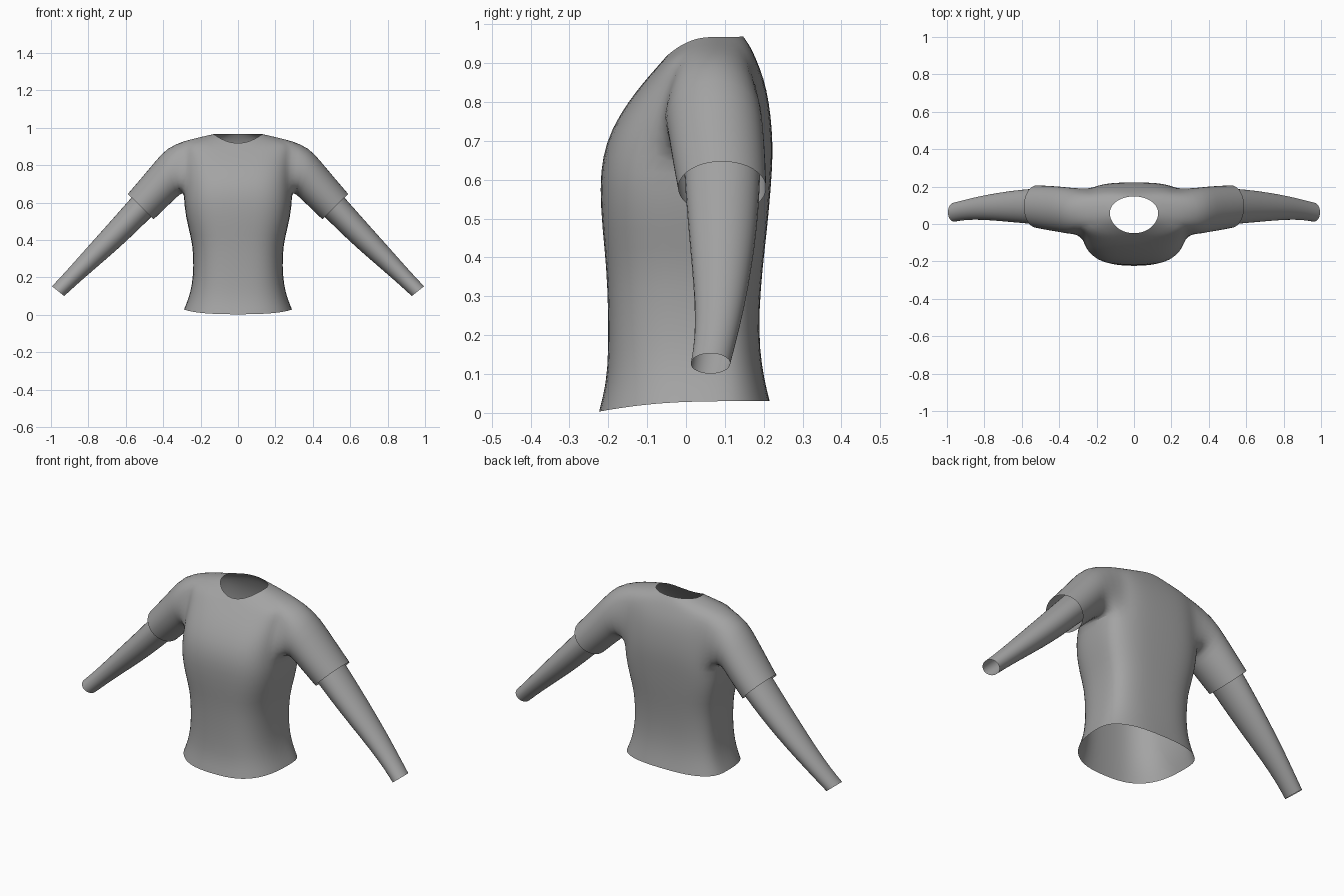
import bpy, bmesh, math
from mathutils import Vector

if "Cube" in bpy.data.objects:
    bpy.data.objects.remove(bpy.data.objects["Cube"])

N = 32                      # vertices around the torso
ARM = list(range(-2, 5))    # torso columns left open for an armhole
LOW, HIGH = 7, 11           # torso rings at the bottom and top of the armhole

fabric = bpy.data.materials.new("grey_fabric")
fabric.diffuse_color = (0.37, 0.37, 0.37, 1)
fabric.use_nodes = True
fabric.node_tree.nodes["Principled BSDF"].inputs["Base Color"].default_value = fabric.diffuse_color


def spow(v, p):
    return math.copysign(abs(v) ** p, v)


def finish(bm, name):
    bmesh.ops.recalc_face_normals(bm, faces=bm.faces[:])
    mesh = bpy.data.meshes.new(name)
    bm.to_mesh(mesh)
    bm.free()
    mesh.materials.append(fabric)
    obj = bpy.data.objects.new(name, mesh)
    bpy.context.collection.objects.link(obj)
    bpy.ops.object.select_all(action='DESELECT')
    obj.select_set(True)
    bpy.context.view_layer.objects.active = obj
    bpy.ops.object.shade_smooth_by_angle(angle=math.radians(70))
    sub = obj.modifiers.new("smooth", 'SUBSURF')
    sub.levels = sub.render_levels = 1
    return obj


def bridge(bm, a, b):
    n = len(a)
    for i in range(n):
        bm.faces.new((a[i], a[(i + 1) % n], b[(i + 1) % n], b[i]))


def tube_ring(bm, side, top, bottom, y0, y1, n, start):
    """Oval ring through a top and bottom (x, z) point; start = index of lowest vertex."""
    mid = Vector(((top[0] + bottom[0]) / 2, (y0 + y1) / 2, (top[1] + bottom[1]) / 2))
    up = Vector(((top[0] - bottom[0]) / 2, 0, (top[1] - bottom[1]) / 2))
    ring = []
    for i in range(n):
        a = 2 * math.pi * (i - start) / n
        p = mid - up * math.cos(a) + Vector((0, (y1 - y0) / 2 * math.sin(a), 0))
        ring.append(bm.verts.new((p.x * side, p.y, p.z)))
    return ring


# Torso rings: half width, front y, back y, front z, side z, back z, roundness power
rings = [
    (.290, -.225, .216, .003, .030, .030, .75),
    (.266, -.206, .202, .075, .085, .085, .72),
    (.246, -.201, .190, .160, .160, .160, .70),
    (.238, -.201, .188, .260, .260, .260, .68),
    (.243, -.206, .198, .380, .380, .380, .68),
    (.268, -.216, .209, .470, .470, .470, .66),
    (.289, -.223, .219, .580, .580, .580, .65),
    (.287, -.216, .224, .660, .660, .660, .65),
    (.285, -.193, .222, .730, .730, .730, .65),
    (.285, -.150, .214, .800, .800, .800, .65),
    (.290, -.106, .201, .855, .865, .860, .67),
    (.300, -.072, .181, .893, .930, .910, .72),
    (.215, -.060, .166, .907, .948, .943, .85),
    (.130, -.050, .148, .918, .967, .968, 1.0),
]

bm = bmesh.new()
loops = []
for a, yf, yb, zf, zs, zb, p in rings:
    loop = []
    for k in range(N):
        t = 2 * math.pi * k / N
        c, s = spow(math.cos(t), p), spow(math.sin(t), p)
        reach, z_end = (yb - .06, zb) if s > 0 else (.06 - yf, zf)
        loop.append(bm.verts.new((a * c, .06 + reach * s, zs + (z_end - zs) * s * s)))
    loops.append(loop)

# Skin the torso, leaving both armholes open
hole = set(k % N for k in ARM[:-1]) | set((15 - k) % N for k in ARM[:-1])
for j in range(len(loops) - 1):
    for k in range(N):
        if LOW <= j < HIGH and k in hole:
            continue
        m = (k + 1) % N
        bm.faces.new((loops[j][k], loops[j][m], loops[j + 1][m], loops[j + 1][k]))

# Short sleeves grow out of the armhole edges: top, bottom, front y, back y
sleeve = [
    ((.378, .897), (.305, .648), -.056, .196),
    ((.445, .820), (.335, .620), -.046, .201),
    ((.515, .735), (.388, .570), -.036, .206),
    ((.590, .648), (.450, .510), -.022, .208),
]
seam = []
for side in (1, -1):
    def col(k):
        return k % N if side == 1 else (16 - k) % N
    edge = [loops[LOW][col(k)] for k in ARM]
    edge += [loops[j][col(ARM[-1])] for j in range(LOW + 1, HIGH)]
    edge += [loops[HIGH][col(k)] for k in reversed(ARM)]
    edge += [loops[j][col(ARM[0])] for j in range(HIGH - 1, LOW, -1)]
    seam += edge
    prev = edge
    for top, bottom, y0, y1 in sleeve:
        ring = tube_ring(bm, side, top, bottom, y0, y1, len(edge), 3)
        bridge(bm, prev, ring)
        prev = ring
# Relax the armhole seam
bmesh.ops.smooth_vert(bm, verts=seam, factor=.3, use_axis_x=True, use_axis_y=True, use_axis_z=True)
# Unused vertices inside the armholes
bmesh.ops.delete(bm, geom=[v for v in bm.verts if not v.link_faces], context='VERTS')
finish(bm, "shirt_body")

# Long under-sleeves: centre x, centre z, half thickness, front y, back y
under = [
    (.450, .645, .084, -.008, .194),
    (.520, .572, .081, -.004, .192),
    (.610, .476, .076, .004, .185),
    (.705, .380, .069, .013, .172),
    (.810, .277, .058, .022, .153),
    (.900, .188, .049, .022, .131),
    (.962, .127, .046, .011, .115),
]
for side, label in ((1, "right"), (-1, "left")):
    bm = bmesh.new()
    prev = None
    for x, z, r, y0, y1 in under:
        d = r * .73
        ring = tube_ring(bm, side, (x + d, z + d * .8), (x - d, z - d * .8), y0, y1, 16, 0)
        if prev:
            bridge(bm, prev, ring)
        prev = ring
    finish(bm, label + "_long_sleeve")
